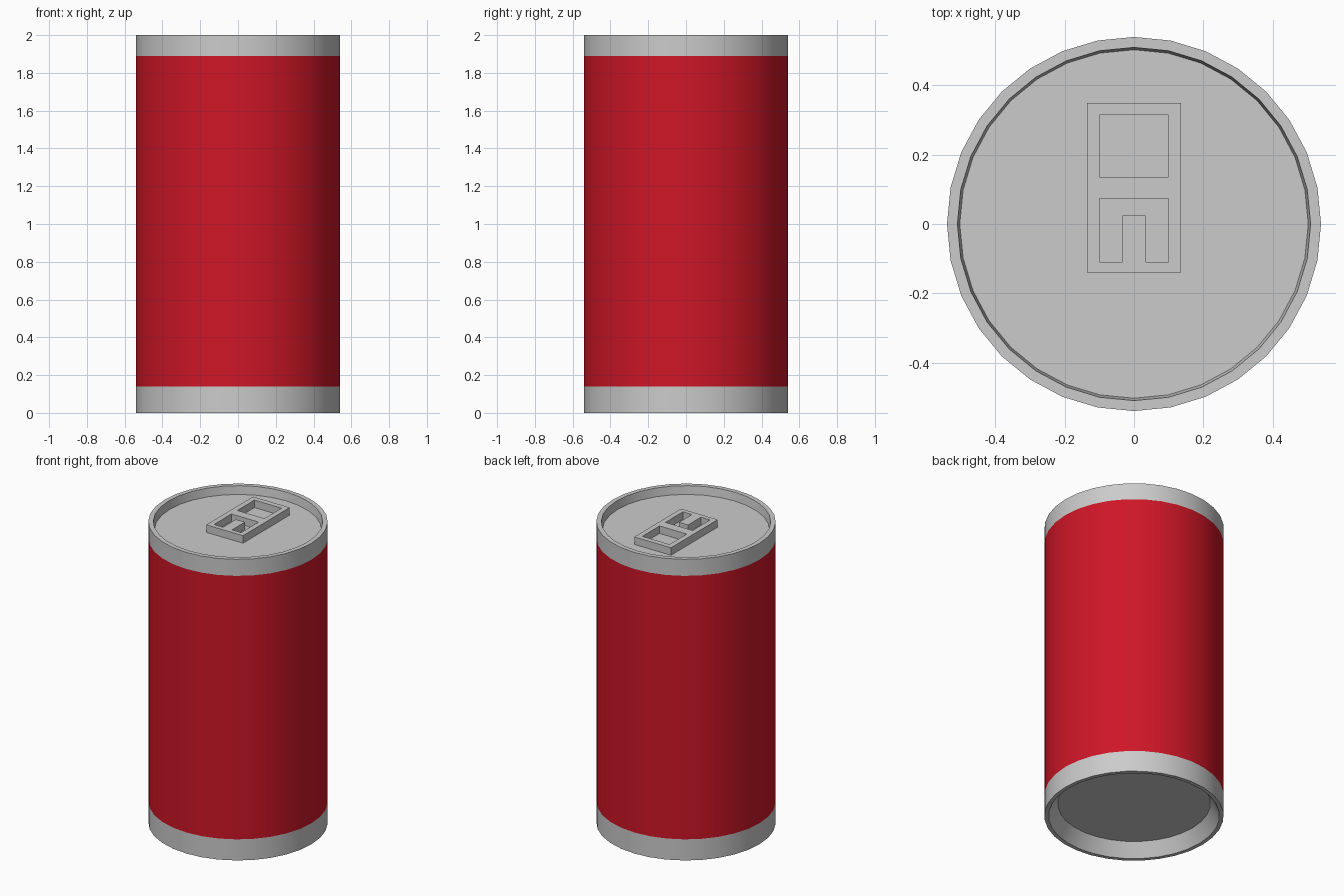
import bpy
import bmesh
from math import sin, cos, pi, radians

if "Cube" in bpy.data.objects:
    bpy.data.objects.remove(bpy.data.objects["Cube"])

SIDES = 32
R = 0.54

red = bpy.data.materials.new("red_paint")
red.diffuse_color = (0.62, 0.008, 0.02, 1)
red.use_nodes = True
red.node_tree.nodes["Principled BSDF"].inputs["Base Color"].default_value = red.diffuse_color


def lathe(name, profile, cap=False, material=None):
    """Revolve (radius, z) points about z; cap fills the last ring."""
    bm = bmesh.new()
    rings = [[bm.verts.new((r * cos(2 * pi * i / SIDES), r * sin(2 * pi * i / SIDES), z))
              for i in range(SIDES)] for r, z in profile]
    for a, b in zip(rings, rings[1:]):
        for i in range(SIDES):
            j = (i + 1) % SIDES
            bm.faces.new((a[i], a[j], b[j], b[i]))
    if cap:
        bm.faces.new(rings[-1])
    # profiles running downwards produce inward faces
    if profile[1][1] < profile[0][1]:
        bmesh.ops.reverse_faces(bm, faces=bm.faces[:])
        if cap:
            bm.normal_update()
    mesh = bpy.data.meshes.new(name)
    bm.to_mesh(mesh)
    bm.free()
    ob = bpy.data.objects.new(name, mesh)
    bpy.context.collection.objects.link(ob)
    if material:
        mesh.materials.append(material)
    bpy.ops.object.select_all(action='DESELECT')
    ob.select_set(True)
    bpy.context.view_layer.objects.active = ob
    bpy.ops.object.shade_smooth_by_angle(angle=radians(30))
    return ob


# Painted wall and the two bare metal ends
lathe("painted_wall", [(R, 0.14), (R, 1.89)], material=red)
lathe("lid", [(R, 1.89), (R, 2.0), (0.51, 2.0), (0.503, 1.945)], cap=True)
lathe("base", [(R, 0.14), (R, 0.0), (0.515, 0.0), (0.46, 0.087)], cap=True)


# Pull tab: outer plate with a finger hole and a U-shaped slot around the tongue
def rect(x, y0, y1):
    return [(-x, y0), (x, y0), (x, y1), (-x, y1)]


slot = [(-0.1, -0.11), (-0.033, -0.11), (-0.033, 0.025), (0.033, 0.025),
        (0.033, -0.11), (0.1, -0.11), (0.1, 0.073), (-0.1, 0.073)]
curve = bpy.data.curves.new("pull_tab", 'CURVE')
curve.dimensions = '2D'
curve.fill_mode = 'BOTH'
curve.extrude = 0.025
for outline in (rect(0.135, -0.14, 0.35), rect(0.1, 0.135, 0.315), slot):
    spline = curve.splines.new('POLY')
    spline.points.add(len(outline) - 1)
    for p, (x, y) in zip(spline.points, outline):
        p.co = (x, y, 0, 1)
    spline.use_cyclic_u = True
tab = bpy.data.objects.new("pull_tab", curve)
tab.location.z = 1.97
bpy.context.collection.objects.link(tab)
bpy.ops.object.select_all(action='DESELECT')
tab.select_set(True)
bpy.context.view_layer.objects.active = tab
bpy.ops.object.convert(target='MESH')
bpy.ops.object.shade_flat()
